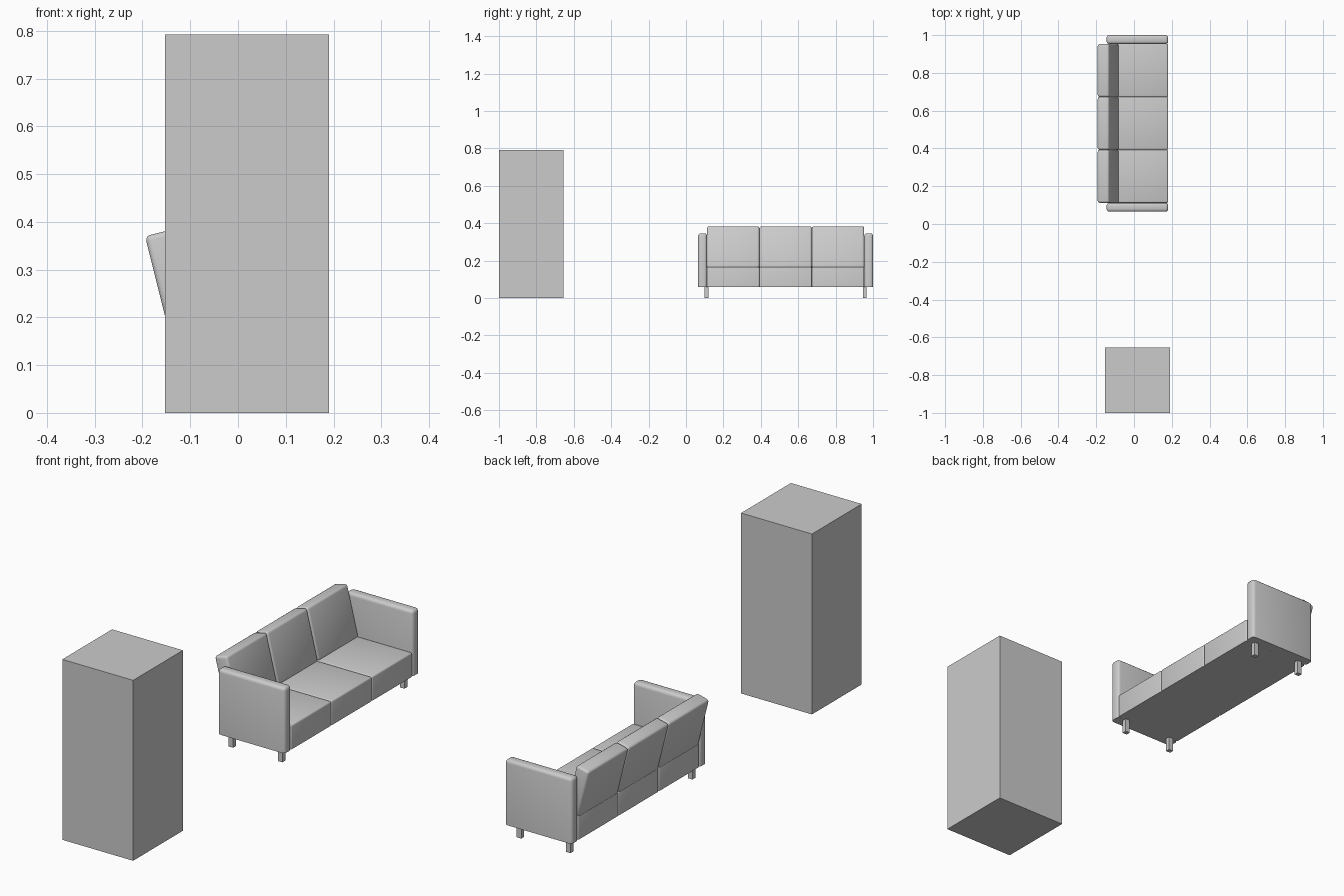
import bpy, bmesh
from math import radians
from mathutils import Matrix

if "Cube" in bpy.data.objects:
    bpy.data.objects.remove(bpy.data.objects["Cube"])


def block(name, x, y, z, bevel=0.0, flat_bottom=False, tilt=0.0):
    """Box given by its (min, max) ranges, with optional rounded edges and tilt about y."""
    bm = bmesh.new()
    size = [r[1] - r[0] for r in (x, y, z)]
    bmesh.ops.create_cube(bm, size=1, matrix=Matrix.Diagonal((*size, 1)))
    if bevel:
        edges = [e for e in bm.edges
                 if not (flat_bottom and all(v.co.z < 0 for v in e.verts))]
        bmesh.ops.bevel(bm, geom=edges, offset=bevel, segments=3,
                        profile=0.5, affect='EDGES', clamp_overlap=True)
    mesh = bpy.data.meshes.new(name)
    bm.to_mesh(mesh)
    bm.free()
    obj = bpy.data.objects.new(name, mesh)
    obj.location = [(r[0] + r[1]) / 2 for r in (x, y, z)]
    obj.rotation_euler.y = tilt
    bpy.context.collection.objects.link(obj)
    if bevel:
        bpy.context.view_layer.objects.active = obj
        obj.select_set(True)
        bpy.ops.object.shade_smooth_by_angle(angle=radians(35))
        obj.select_set(False)
    return obj


# Tall plain pedestal
block("pedestal", (-0.153, 0.191), (-1.0, -0.655), (0, 0.792))

# Three seat blocks and three leaning back cushions
y0, width = 0.112, 0.2803
for i in range(3):
    span = (y0 + i * width, y0 + (i + 1) * width)
    block(f"seat_{i + 1}", (-0.143, 0.18), span, (0.06, 0.166), 0.007, True)
    block(f"back_cushion_{i + 1}", (-0.168, -0.105), span, (0.153, 0.381),
          0.011, tilt=radians(-14))

# Padded arms and their legs, mirrored about the sofa's middle
middle = 0.5325
for label, side in (("left", -1), ("right", 1)):
    arm = sorted((middle + side * 0.4205, middle + side * 0.4675))
    block(f"{label}_arm", (-0.145, 0.181), arm, (0.06, 0.346), 0.014, True)
    leg_y = middle + side * 0.423
    for end, leg_x in (("back", -0.104), ("front", 0.135)):
        block(f"{label}_{end}_leg", (leg_x - 0.011, leg_x + 0.011),
              (leg_y - 0.01, leg_y + 0.01), (0, 0.065))
